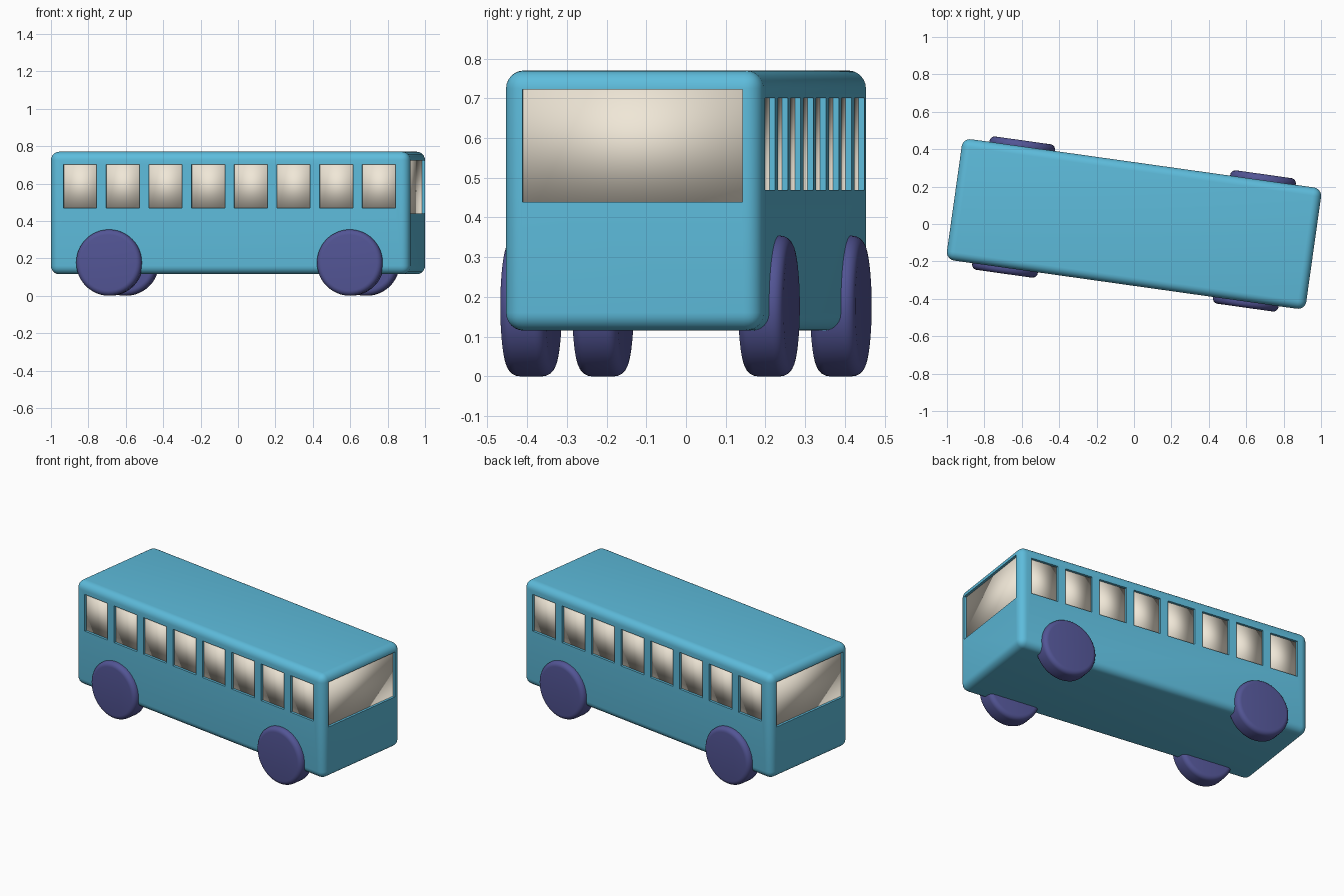
import bpy, bmesh, math
from mathutils import Matrix, Vector

if "Cube" in bpy.data.objects:
    bpy.data.objects.remove(bpy.data.objects["Cube"])

YAW = Matrix.Rotation(math.radians(-8), 4, 'Z')   # whole bus is turned a little
L, W, Z0, Z1 = 1.94, 0.655, 0.115, 0.77
RECESS = 0.015


def material(name, rgb):
    m = bpy.data.materials.new(name)
    m.diffuse_color = (*rgb, 1)
    m.use_nodes = True
    m.node_tree.nodes["Principled BSDF"].inputs["Base Color"].default_value = m.diffuse_color
    return m


def finish(bm, name, mat=None):
    bm.transform(YAW)
    me = bpy.data.meshes.new(name)
    bm.to_mesh(me)
    bm.free()
    ob = bpy.data.objects.new(name, me)
    bpy.context.collection.objects.link(ob)
    if mat:
        me.materials.append(mat)
    return ob


def add_box(bm, centre, size):
    m = Matrix.Translation(centre) @ Matrix.Diagonal((*size, 1))
    return bmesh.ops.create_cube(bm, size=1, matrix=m)


def smooth(ob, angle):
    bpy.ops.object.select_all(action='DESELECT')
    ob.select_set(True)
    bpy.context.view_layer.objects.active = ob
    bpy.ops.object.shade_smooth_by_angle(angle=math.radians(angle))


def side_boxes(bm, near, far):
    # eight openings per long side, between two depths below the surface
    for s in (-1, 1):
        for i in range(8):
            add_box(bm, ((i - 3.5) * 0.2305, s * (W / 2 - (near + far) / 2), 0.585),
                    (0.18, far - near, 0.232))


def end_boxes(bm, near, far):
    # one wide windscreen at each end
    for s in (-1, 1):
        add_box(bm, (s * (L / 2 - (near + far) / 2), 0, 0.581),
                (far - near, 0.56, 0.283))


blue = material("body_blue", (0.11, 0.50, 0.71))
cream = material("window_cream", (0.87, 0.80, 0.68))
indigo = material("wheel_indigo", (0.085, 0.09, 0.30))

# rounded body
bm = bmesh.new()
add_box(bm, (0, 0, (Z0 + Z1) / 2), (L, W, Z1 - Z0))
bmesh.ops.bevel(bm, geom=bm.edges[:], offset=0.045, segments=6, profile=0.5,
                affect='EDGES')
body = finish(bm, "bus_body", blue)

# window recesses cut into the body
bm = bmesh.new()
side_boxes(bm, -0.05, 0.03)
end_boxes(bm, -0.05, 0.03)
cutter = finish(bm, "window_cutter", blue)
cutter.hide_render = True
mod = body.modifiers.new("windows", 'BOOLEAN')
mod.operation, mod.solver, mod.object = 'DIFFERENCE', 'EXACT', cutter
bpy.context.view_layer.objects.active = body
bpy.ops.object.modifier_apply(modifier=mod.name)
bpy.data.objects.remove(cutter)
smooth(body, 35)

# soft-shaded panes set back in the recesses
for name, build in (("side_windows", side_boxes), ("end_windows", end_boxes)):
    bm = bmesh.new()
    build(bm, RECESS, 0.035)
    smooth(finish(bm, name, cream), 180)

# four wheels with rounded shoulders
R, T = 0.177, 0.115
for xn, sx in (("rear", -1), ("front", 1)):
    for yn, sy in (("right", -1), ("left", 1)):
        bm = bmesh.new()
        bmesh.ops.create_cone(bm, cap_ends=True, segments=48, radius1=R, radius2=R, depth=T)
        rims = [e for e in bm.edges if abs(e.verts[0].co.z - e.verts[1].co.z) < 1e-5]
        bmesh.ops.bevel(bm, geom=rims, offset=0.028, segments=5, profile=0.5,
                        affect='EDGES')
        bm.transform(Matrix.Translation((sx * 0.65, sy * (0.36 - T / 2), R))
                     @ Matrix.Rotation(math.pi / 2, 4, 'X'))
        smooth(finish(bm, f"{xn}_{yn}_wheel", indigo), 40)
